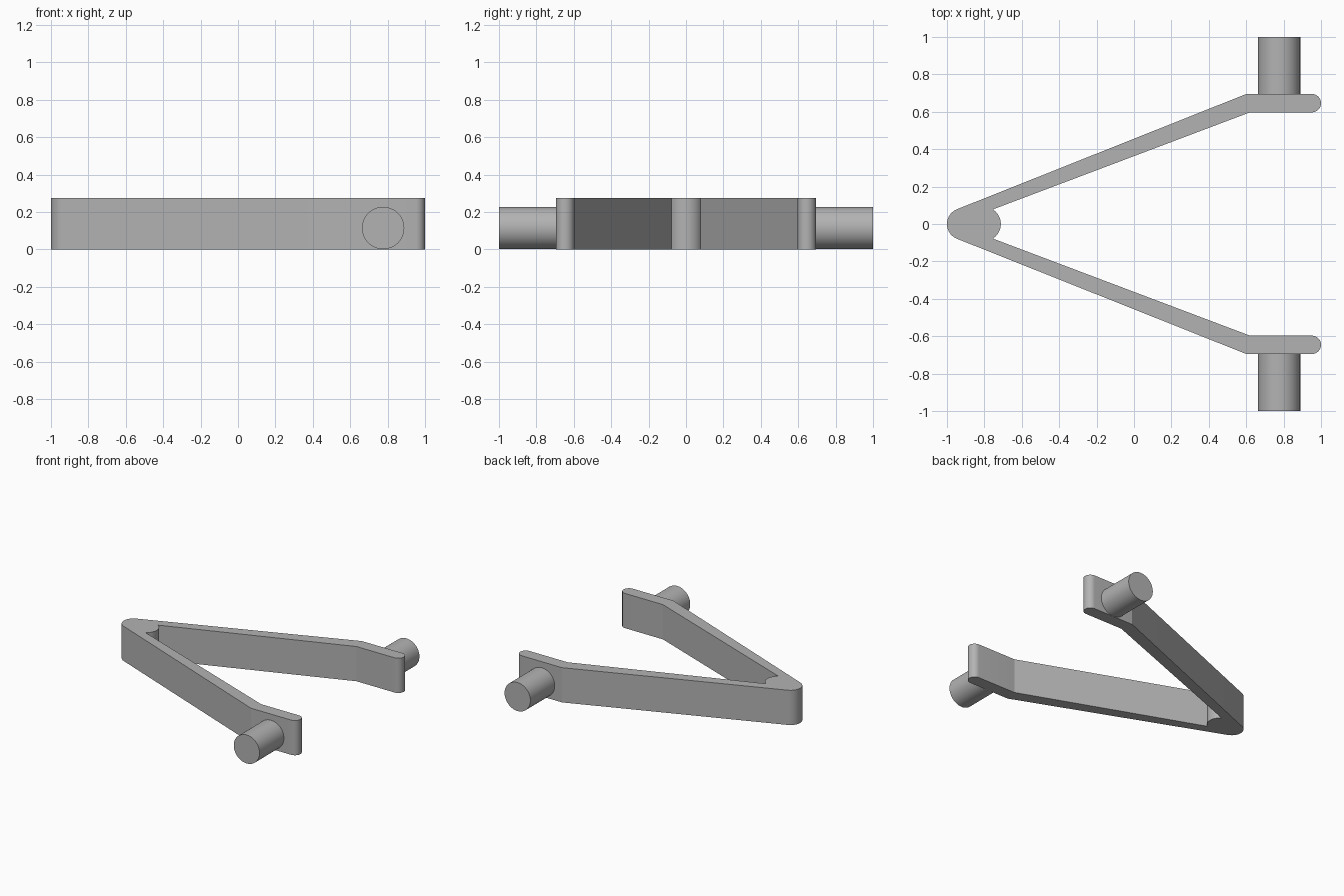
import bpy, bmesh
from math import sin, cos, pi, radians

cube = bpy.data.objects.get("Cube")
if cube:
    bpy.data.objects.remove(cube)

HEIGHT = 0.275

grey = bpy.data.materials.new("plain grey")
grey.use_nodes = True
colour = (0.45, 0.45, 0.45, 1)
grey.diffuse_color = colour
grey.node_tree.nodes["Principled BSDF"].inputs["Base Color"].default_value = colour


def arc(cx, cy, r, start, end, steps):
    """Points along an arc, angles in degrees."""
    angles = [radians(start + (end - start) * i / steps) for i in range(steps + 1)]
    return [(cx + r * cos(a), cy + r * sin(a)) for a in angles]


def finish(name, bm):
    """Turn a bmesh into a smooth-shaded object with sharp edges."""
    bmesh.ops.recalc_face_normals(bm, faces=bm.faces[:])
    mesh = bpy.data.meshes.new(name)
    bm.to_mesh(mesh)
    bm.free()
    mesh.materials.append(grey)
    obj = bpy.data.objects.new(name, mesh)
    bpy.context.collection.objects.link(obj)
    bpy.ops.object.select_all(action='DESELECT')
    obj.select_set(True)
    bpy.context.view_layer.objects.active = obj
    bpy.ops.object.shade_smooth_by_angle(angle=radians(20))
    return obj


# Spring clip: half outline from the nose, out along one arm and back to the crotch
half = arc(-0.915, 0, 0.085, 180, 111.6, 10)
half += [(0.60, 0.695)]
half += arc(0.951, 0.646, 0.049, 90, -90, 16)
half += [(0.62, 0.597)]
half += arc(-0.805, 0, 0.093, 57, 0, 10)
outline = half + [(x, -y) for x, y in reversed(half[1:-1])]

bm = bmesh.new()
base = bm.faces.new([bm.verts.new((x, y, 0)) for x, y in outline])
walls = bmesh.ops.extrude_face_region(bm, geom=[base], use_keep_orig=True)
top = [v for v in walls["geom"] if isinstance(v, bmesh.types.BMVert)]
bmesh.ops.translate(bm, verts=top, vec=(0, 0, HEIGHT))
finish("spring_clip", bm)

# Round pegs pointing outward from the arm tips
for name, side in (("left_back_peg", 1), ("right_front_peg", -1)):
    bm = bmesh.new()
    bmesh.ops.create_cone(bm, cap_ends=True, segments=48,
                          radius1=0.113, radius2=0.113, depth=0.32)
    peg = finish(name.split("_", 1)[1], bm)
    peg.rotation_euler = (pi / 2, 0, 0)
    peg.location = (0.776, side * 0.84, 0.114)
